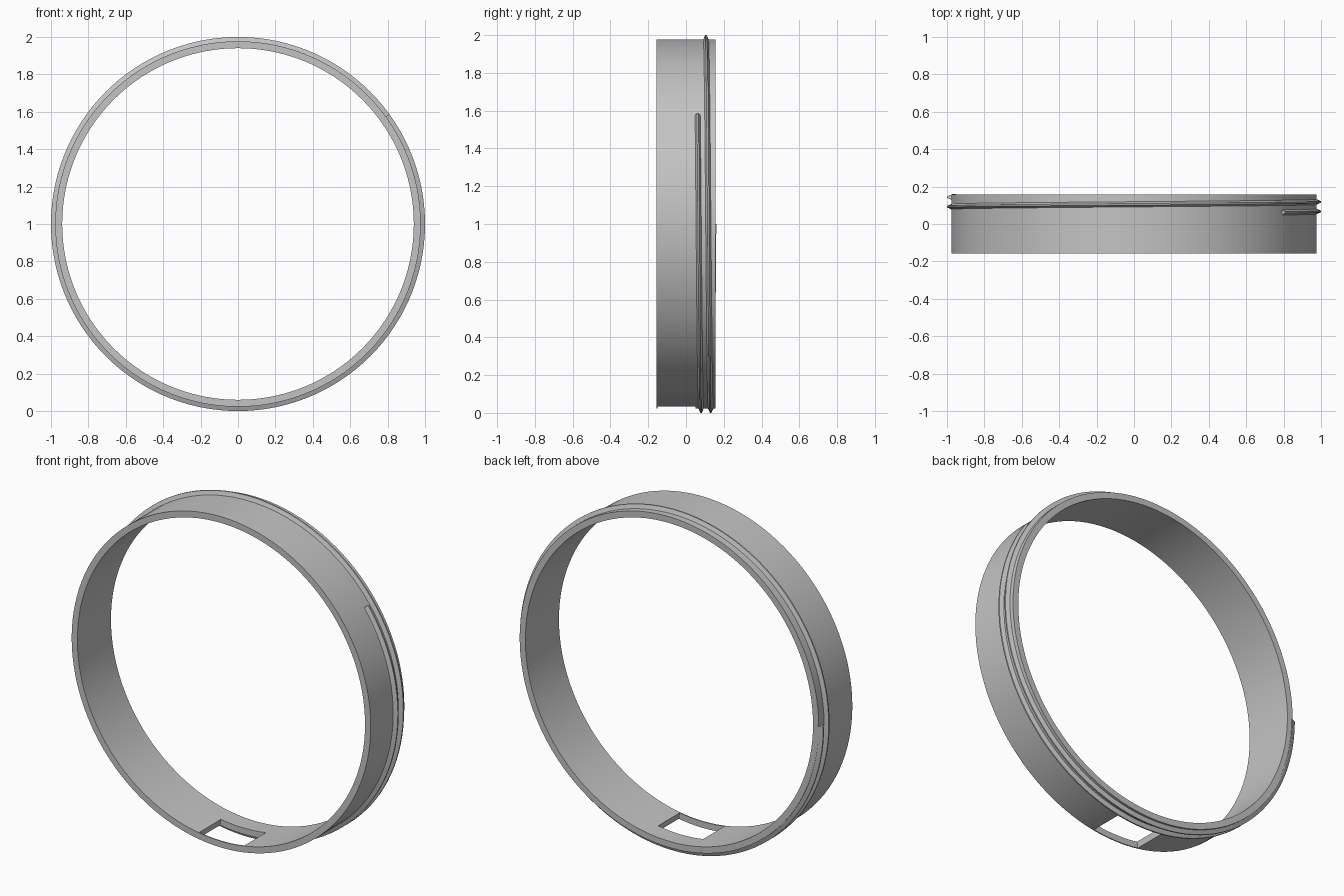
import bpy
import bmesh
from math import radians, sin, cos

STEP = radians(3)        # one facet
COUNT = 120              # facets around the ring
CENTRE = 1.0
OUTER, WALL = 0.977, 0.037

old = bpy.data.objects.get("Cube")
if old:
    bpy.data.objects.remove(old, do_unlink=True)

grey = bpy.data.materials.new("plain grey")
grey.use_nodes = True
colour = (0.55, 0.55, 0.55, 1)
grey.diffuse_color = colour
grey.node_tree.nodes["Principled BSDF"].inputs["Base Color"].default_value = colour


def polar(radius, y, angle):
    return (radius * cos(angle), y, CENTRE + radius * sin(angle))


def finish(bm, name):
    mesh = bpy.data.meshes.new(name)
    bm.to_mesh(mesh)
    bm.free()
    obj = bpy.data.objects.new(name, mesh)
    obj.data.materials.append(grey)
    bpy.context.collection.objects.link(obj)
    return obj


def smooth(obj):
    bpy.ops.object.select_all(action="DESELECT")
    obj.select_set(True)
    bpy.context.view_layer.objects.active = obj
    bpy.ops.object.shade_smooth_by_angle(angle=radians(20))


# Ring wall: a cylinder shell with a window left open at the bottom
rows = [-0.157, -0.15, 0.05, 0.157]
window = range(87, 93)
bm = bmesh.new()
grid = [[bm.verts.new(polar(OUTER, y, i * STEP)) for y in rows] for i in range(COUNT)]
for i in range(COUNT):
    a, b = grid[i], grid[(i + 1) % COUNT]
    for j in range(len(rows) - 1):
        if j == 1 and i in window:
            continue
        bm.faces.new((a[j], a[j + 1], b[j + 1], b[j]))
ring = finish(bm, "ring_wall")
solid = ring.modifiers.new("thickness", "SOLIDIFY")
solid.thickness = WALL
solid.offset = -1
bpy.context.view_layer.objects.active = ring
ring.select_set(True)
bpy.ops.object.modifier_apply(modifier="thickness")
smooth(ring)

# Screw thread: a trapezoid section swept 1.6 turns along a helix
section = [(0.97, -0.017), (1.0, -0.004), (1.0, 0.004), (0.97, 0.017)]
start, turns, pitch, first_y = radians(36), 1.6, 0.051, 0.062
steps = round(turns * COUNT)
bm = bmesh.new()
loops = []
for i in range(steps + 1):
    y = first_y + pitch * i / COUNT
    loops.append([bm.verts.new(polar(r, y + dy, start - i * STEP)) for r, dy in section])
for a, b in zip(loops, loops[1:]):
    for j in range(4):
        k = (j + 1) % 4
        bm.faces.new((a[j], a[k], b[k], b[j]))
bm.faces.new(loops[0])
bm.faces.new(loops[-1])
bmesh.ops.recalc_face_normals(bm, faces=bm.faces)
smooth(finish(bm, "screw_thread"))
